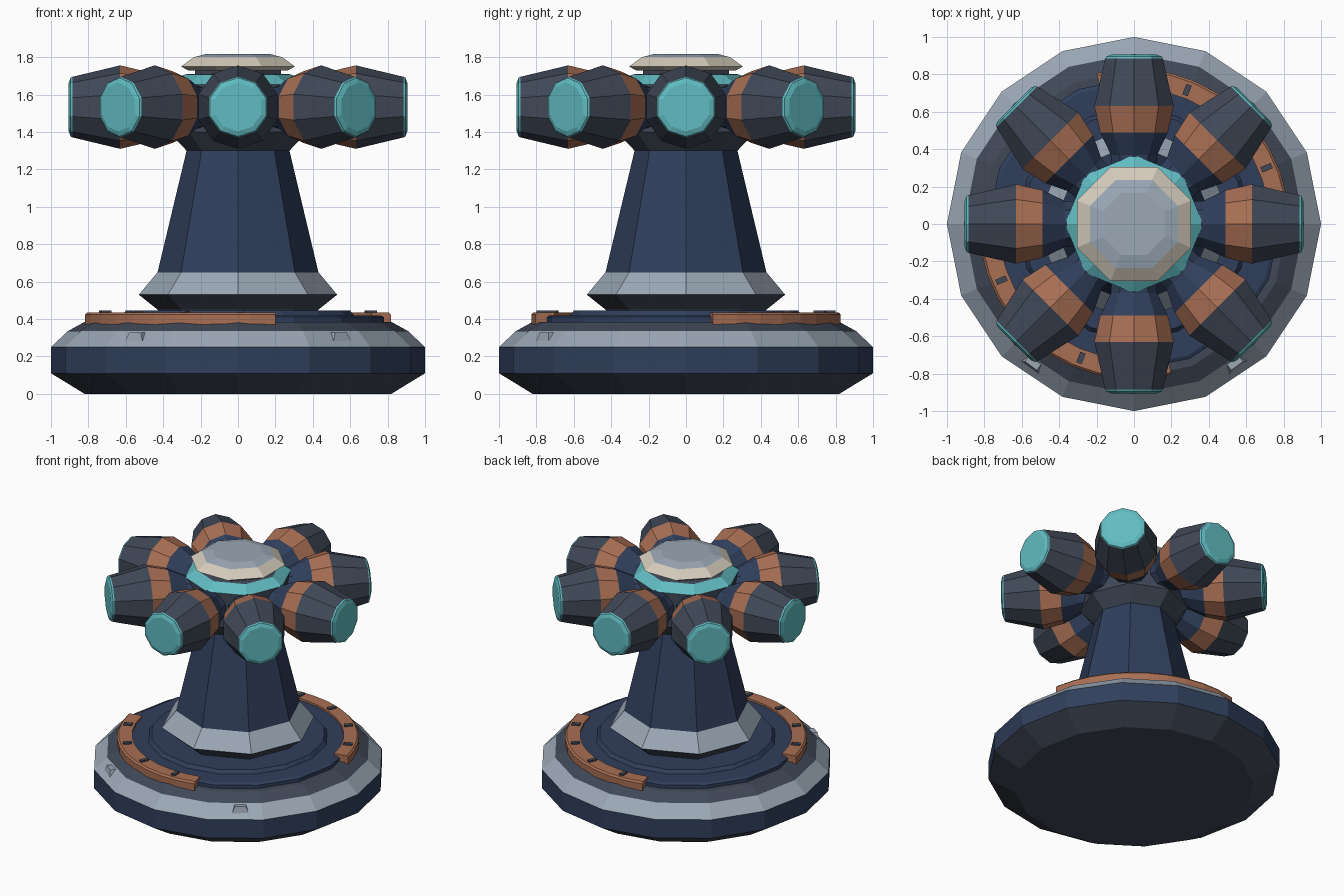
import bpy, bmesh
from math import cos, sin, pi, radians
from mathutils import Matrix

cube = bpy.data.objects.get("Cube")
if cube:
    bpy.data.objects.remove(cube, do_unlink=True)


def material(name, rgb):
    """Flat material from an 8-bit display colour."""
    lin = [((c / 255 + 0.055) / 1.055) ** 2.4 for c in rgb] + [1]
    m = bpy.data.materials.new(name)
    m.use_nodes = True
    m.diffuse_color = lin
    m.node_tree.nodes["Principled BSDF"].inputs["Base Color"].default_value = lin
    return m


NAVY = material("navy", (48, 63, 92))
SLATE = material("slate", (64, 72, 87))
STEEL = material("pale steel", (155, 168, 182))
COPPER = material("copper", (168, 110, 83))
TEAL = material("teal", (97, 188, 194))
BEIGE = material("beige", (212, 204, 188))


def finish(name, bm, mats, matrix=Matrix()):
    bmesh.ops.recalc_face_normals(bm, faces=bm.faces)
    me = bpy.data.meshes.new(name)
    bm.to_mesh(me)
    bm.free()
    for m in mats:
        me.materials.append(m)
    ob = bpy.data.objects.new(name, me)
    ob.matrix_world = matrix
    bpy.context.collection.objects.link(ob)
    return ob


def lathe(name, profile, bands, sides=8, phase=0.0, matrix=Matrix()):
    """Turn (radius, height) points; bands colours each strip, first and last also the ends."""
    bm = bmesh.new()
    mats = list(dict.fromkeys(bands))
    rings = [[bm.verts.new((r * cos(phase + 2 * pi * i / sides),
                            r * sin(phase + 2 * pi * i / sides), z))
              for i in range(sides)] for r, z in profile]
    for low, high, mat in zip(rings, rings[1:], bands):
        for i in range(sides):
            j = (i + 1) % sides
            f = bm.faces.new((low[i], low[j], high[j], high[i]))
            f.material_index = mats.index(mat)
    for ring, mat in ((rings[0], bands[0]), (rings[-1], bands[-1])):
        bm.faces.new(ring).material_index = mats.index(mat)
    return finish(name, bm, mats, matrix)


def box(name, size, mat, matrix, taper=1.0):
    """Box whose top is narrowed by taper."""
    bm = bmesh.new()
    bmesh.ops.create_cube(bm, size=1)
    for v in bm.verts:
        if v.co.z > 0:
            v.co.x *= taper
            v.co.y *= taper
    bmesh.ops.scale(bm, vec=size, verts=bm.verts)
    return finish(name, bm, [mat], matrix)


def around(deg, r, z):
    return Matrix.Rotation(radians(deg), 4, "Z") @ Matrix.Translation((r, 0, z))


# Round stepped base
lathe("base",
      [(0.82, 0), (1, 0.11), (1, 0.25), (0.91, 0.335), (0.82, 0.385)],
      [SLATE, NAVY, STEEL, SLATE], sides=16)
lathe("base_deck",
      [(0.78, 0.37), (0.78, 0.41), (0.76, 0.42), (0.62, 0.42), (0.6, 0.445)],
      [NAVY] * 4, sides=16)


# Two copper arcs with dark notch marks
def arc_rail(name, start, end, inner, outer, bottom, top, steps=10):
    bm = bmesh.new()
    edge = 0.012
    section = [(inner, bottom), (outer, bottom), (outer, top - edge),
               (outer - edge, top), (inner, top)]
    rings = []
    for k in range(steps + 1):
        a = radians(start + (end - start) * k / steps)
        rings.append([bm.verts.new((r * cos(a), r * sin(a), z)) for r, z in section])
    n = len(section)
    for a, b in zip(rings, rings[1:]):
        for i in range(n):
            bm.faces.new((a[i], a[(i + 1) % n], b[(i + 1) % n], b[i]))
    bm.faces.new(rings[0])
    bm.faces.new(rings[-1])
    return finish(name, bm, [COPPER])


for side, start in (("back", 10), ("front", 190)):
    arc_rail(side + "_arc_rail", start, start + 94, 0.725, 0.83, 0.36, 0.435)
    for k in range(4):
        box(f"{side}_arc_notch_{k + 1}", (0.06, 0.03, 0.02), SLATE,
            around(start + 13 + k * 22.7, 0.77, 0.436))

# Small wedges on the front bevel
for name, deg in (("right_wedge", -126), ("left_wedge", -54)):
    box(name, (0.07, 0.12, 0.055), STEEL, around(deg, 0.915, 0.3), taper=0.65)

# Pedestal: flared foot and tapering column
lathe("column_foot",
      [(0.42, 0.42), (0.43, 0.45), (0.53, 0.53), (0.43, 0.65)],
      [SLATE, SLATE, STEEL])
lathe("column", [(0.43, 0.64), (0.43, 0.65), (0.275, 1.3)], [NAVY, NAVY])

# Hub with teal shoulder, collar and faceted cap
lathe("hub",
      [(0.27, 1.295), (0.37, 1.4), (0.37, 1.655), (0.29, 1.705), (0.27, 1.71)],
      [SLATE, SLATE, TEAL, SLATE])
lathe("cap_collar", [(0.25, 1.69), (0.25, 1.745)], [SLATE], phase=pi / 8)
lathe("cap",
      [(0.29, 1.73), (0.33, 1.75), (0.255, 1.8), (0.18, 1.818)],
      [BEIGE, BEIGE, STEEL], phase=pi / 8)

# Eight radial pods with copper bands and teal lenses
pod = [(0.12, 0.2), (0.13, 0.37), (0.19, 0.49), (0.223, 0.63),
       (0.162, 0.885), (0.157, 0.895), (0.13, 0.905)]
for k in range(8):
    turn = Matrix.Rotation(k * pi / 4, 4, "Z") @ Matrix.Rotation(pi / 2, 4, "Y")
    lathe(f"pod_{k + 1}", pod, [NAVY, NAVY, COPPER, SLATE, TEAL, TEAL], sides=10,
          matrix=Matrix.Translation((0, 0, 1.533)) @ turn)
